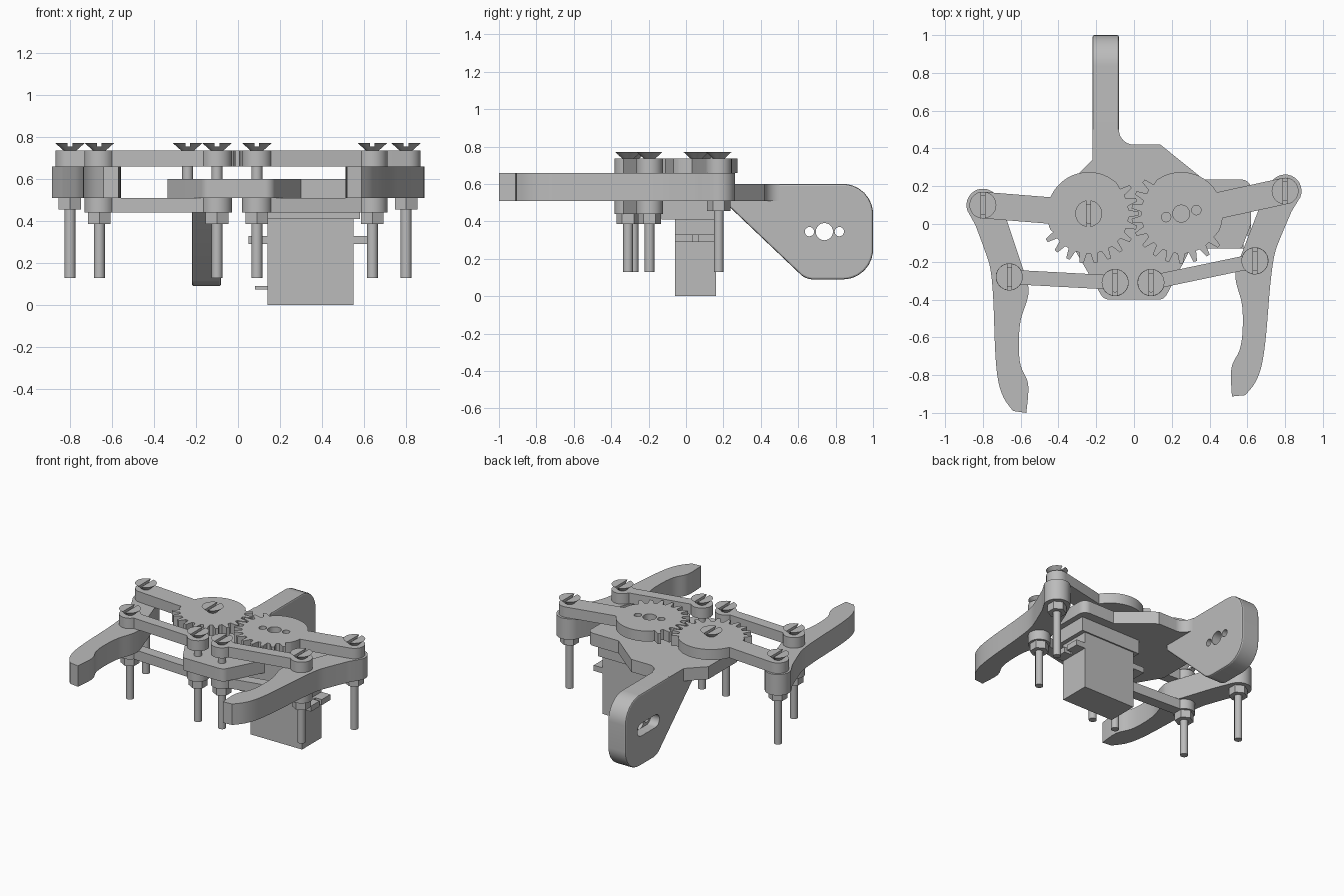
import bpy, bmesh, math
from mathutils import Vector, Matrix

cube = bpy.data.objects.get("Cube")
if cube:
    bpy.data.objects.remove(cube)

GREY = (0.5, 0.5, 0.5, 1)
mat = bpy.data.materials.new("plain_grey")
mat.use_nodes = True
mat.diffuse_color = GREY
mat.node_tree.nodes["Principled BSDF"].inputs["Base Color"].default_value = GREY

# Layer heights
HEAD, LINK, FINGER, PLATE, LOW = 0.735, 0.66, 0.51, 0.60, 0.44


# ---------- helpers ----------
def finish(name, bm):
    bmesh.ops.recalc_face_normals(bm, faces=bm.faces)
    mesh = bpy.data.meshes.new(name)
    bm.to_mesh(mesh)
    bm.free()
    mesh.materials.append(mat)
    ob = bpy.data.objects.new(name, mesh)
    bpy.context.collection.objects.link(ob)
    smooth(ob)
    return ob


def smooth(ob):
    bpy.ops.object.select_all(action='DESELECT')
    ob.select_set(True)
    bpy.context.view_layer.objects.active = ob
    bpy.ops.object.shade_smooth_by_angle(angle=math.radians(28))


def prism(name, outline, lo, hi, along_x=False):
    """Extrude an outline along z, or a (y, z) outline along x."""
    bm = bmesh.new()
    face = bm.faces.new([bm.verts.new((p[0], p[1], lo)) for p in outline])
    top = bmesh.ops.extrude_face_region(bm, geom=[face])["geom"]
    verts = [v for v in top if isinstance(v, bmesh.types.BMVert)]
    bmesh.ops.translate(bm, verts=verts, vec=(0, 0, hi - lo))
    if along_x:
        bm.transform(Matrix(((0, 0, 1, 0), (1, 0, 0, 0), (0, 1, 0, 0), (0, 0, 0, 1))))
    return finish(name, bm)


def lathe(name, at, r_low, r_top, lo, hi, sides=24):
    bm = bmesh.new()
    bmesh.ops.create_cone(bm, cap_ends=True, segments=sides, radius1=r_low, radius2=r_top,
                          depth=hi - lo, matrix=Matrix.Translation((*at, (lo + hi) / 2)))
    return finish(name, bm)


def box(name, x, y, z):
    return prism(name, [(x[0], y[0]), (x[1], y[0]), (x[1], y[1]), (x[0], y[1])], *z)


def cut(ob, *cutters):
    """Subtract the cutters and delete them."""
    for c in cutters:
        mod = ob.modifiers.new("cut", 'BOOLEAN')
        mod.object, mod.solver = c, 'EXACT'
    graph = bpy.context.evaluated_depsgraph_get()
    mesh = bpy.data.meshes.new_from_object(ob.evaluated_get(graph))
    ob.modifiers.clear()
    ob.data = mesh
    for c in cutters:
        bpy.data.objects.remove(c)
    smooth(ob)


def arc(c, r, start, end, n=14):
    angles = [math.radians(start + (end - start) * i / n) for i in range(n + 1)]
    return [(c[0] + r * math.cos(a), c[1] + r * math.sin(a)) for a in angles]


def rounded(corners, n=8):
    """Polygon of (x, y, radius) corners with filleted corners."""
    out = []
    for i, (x, y, r) in enumerate(corners):
        p = Vector((x, y))
        if not r:
            out.append(p)
            continue
        u = (Vector(corners[i - 1][:2]) - p).normalized()
        v = (Vector(corners[(i + 1) % len(corners)][:2]) - p).normalized()
        half = u.angle(v) / 2
        c = p + (u + v).normalized() * r / math.sin(half)
        t = r / math.tan(half)
        a, b = p + u * t - c, p + v * t - c
        out += [c + a.lerp(b, k / n).normalized() * r for k in range(n + 1)]
    return out


def spline(points, n=4):
    pts = [Vector(p) for p in points]
    pts = [pts[0]] + pts + [pts[-1]]
    out = []
    for a, b, c, d in zip(pts, pts[1:], pts[2:], pts[3:]):
        for k in range(n):
            t = k / n
            out.append(0.5 * (2 * b + (c - a) * t + (2 * a - 5 * b + 4 * c - d) * t ** 2
                              + (3 * b - a - 3 * c + d) * t ** 3))
    return out + [pts[-1]]


# ---------- pivots ----------
finger_l, finger_r = (-0.80, 0.10), (0.80, 0.175)
gear_l, gear_r = (-0.24, 0.055), (0.25, 0.055)
tip_l, tip_r = (-0.66, -0.28), (0.64, -0.195)
base_l, base_r = (-0.10, -0.31), (0.09, -0.31)


# ---------- base plate and mounting arm ----------
prism("base_plate", rounded([
    (-0.22, 0.5, 0), (-0.08, 0.5, 0), (-0.08, 0.42, 0.079), (0.14, 0.42, 0),
    (0.37, 0.235, 0), (0.62, 0.235, 0.05), (0.62, 0, 0), (0.57, -0.13, 0.02), (0.3, -0.13, 0),
    (0.16, -0.4, 0.05), (-0.16, -0.4, 0.05), (-0.335, -0.1, 0), (-0.335, 0.225, 0),
    (-0.22, 0.34, 0)]), FINGER, PLATE)
box("servo_mount", (0.1, 0.58), (-0.13, 0.17), (0.41, FINGER))

arm = prism("mounting_arm", rounded([
    (0.23, 0.6, 0), (0.23, 0.48, 0.03), (0.64, 0.09, 0.1), (1, 0.09, 0.16), (1, 0.6, 0.16)]),
    -0.22, -0.08, True)
bevel = arm.modifiers.new("soft_edges", 'BEVEL')
bevel.width, bevel.segments = 0.01, 2
horn = arc((0.82, 0.345), 0.045, -90, 90) + arc((0.66, 0.345), 0.045, 90, 270)
holes = [prism("hole", arc((y, 0.345), r, 0, 345, 23), -0.3, 0, True)
         for y, r in ((0.66, 0.025), (0.74, 0.046), (0.82, 0.025))]
cut(arm, prism("horn_recess", horn, -0.3, -0.15, True), *holes)


# ---------- gears with arms ----------
def gear(name, hub, end, teeth_from, teeth_to, phase, count=22):
    pitch = 360 / count
    d = Vector(end) - Vector(hub)
    aim = math.degrees(math.atan2(d.y, d.x)) % 360
    width, rim = 0.07, 0.22
    spread = math.degrees(math.asin(width / rim))
    start, stop = aim + spread, aim + 360 - spread
    pts = arc(hub, rim, start, teeth_from)
    for k in range(3 * count):
        mid = (k + phase) * pitch
        if teeth_from + 6 < mid < teeth_to - 4:
            for r, f in ((0.212, -0.33), (0.264, -0.13), (0.264, 0.13), (0.212, 0.33)):
                pts += arc(hub, r, mid + f * pitch, 0, 1)[:1]
    pts += arc(hub, rim, teeth_to, stop, 20)
    pts += arc(end, width, aim - 90, aim + 90)
    return prism(name, pts, LINK, HEAD)


gear("left_gear_arm", gear_l, finger_l, 203, 408, 0)
right_gear = gear("right_gear_arm", gear_r, finger_r, 126, 334, 0.5)
cut(right_gear, *[lathe("hole", (gear_r[0] + dx, gear_r[1] + dx * 0.23), r, r, 0.6, 0.8)
                  for dx, r in ((-0.08, 0.025), (0, 0.045), (0.08, 0.025))])


# ---------- parallel links, above and below ----------
def link(name, a, b, lo, hi, r=0.072, half=0.038):
    d = Vector(b) - Vector(a)
    aim = math.degrees(math.atan2(d.y, d.x))
    s = math.degrees(math.asin(half / r))
    prism(name, arc(a, r, aim + s, aim + 360 - s, 24) + arc(b, r, aim - 180 + s, aim + 180 - s, 24),
          lo, hi)


for side, a, b in (("left", tip_l, base_l), ("right", base_r, tip_r)):
    link(side + "_upper_link", a, b, LINK, HEAD)
    link(side + "_lower_link", a, b, LOW, FINGER)

# ---------- gripping fingers ----------
outer = spline([(-0.04, -0.105), (0.01, -0.24), (0.04, -0.34), (0.055, -0.5), (0.065, -0.77),
                (0.08, -0.925), (0.11, -1.02), (0.16, -1.09)])
inner = spline([(0.23, -1.1), (0.24, -0.95), (0.2, -0.85), (0.19, -0.74), (0.2, -0.61),
                (0.235, -0.5), (0.24, -0.43), (0.2, -0.3), (0.13, -0.09)])
finger = arc((0, 0), 0.087, 20, 200) + outer + inner
for name, pivot, flip, turn in (("left_finger", finger_l, 1, 0), ("right_finger", finger_r, -1, -2.7)):
    spin = Matrix.Rotation(math.radians(turn), 2)
    prism(name, [spin @ Vector((p[0] * flip, p[1])) + Vector(pivot) for p in finger], FINGER, LINK)


# ---------- screws and nuts ----------
def screw(name, at, bottom, nut_top=None):
    head = lathe(name + "_head", at, 0.026, 0.071, HEAD - 0.003, 0.772, 32)
    x, y = at
    cut(head, box("slot", (x - 0.011, x + 0.011), (y - 0.1, y + 0.1), (0.755, 0.8)))
    lathe(name + "_shaft", at, 0.026, 0.026, bottom, HEAD)
    if nut_top:
        lathe(name + "_nut", at, 0.062, 0.062, nut_top - 0.055, nut_top, 6)


screw("gear_screw", gear_l, 0.52)
for i, at in enumerate((finger_l, finger_r)):
    screw(f"finger_screw_{i}", at, 0.13, FINGER)
for i, at in enumerate((tip_l, base_l, base_r, tip_r)):
    screw(f"link_screw_{i}", at, 0.13, LOW)

# ---------- servo ----------
box("servo_body", (0.14, 0.55), (-0.06, 0.16), (0, 0.412))
flange = box("servo_flange", (0.05, 0.62), (-0.06, 0.16), (0.29, 0.33))
cut(flange, *[box("notch", x, (0.037, 0.063), (0.2, 0.4)) for x in ((0, 0.1), (0.57, 0.7))])
box("servo_cable", (0.08, 0.15), (0.01, 0.09), (0.073, 0.092))
